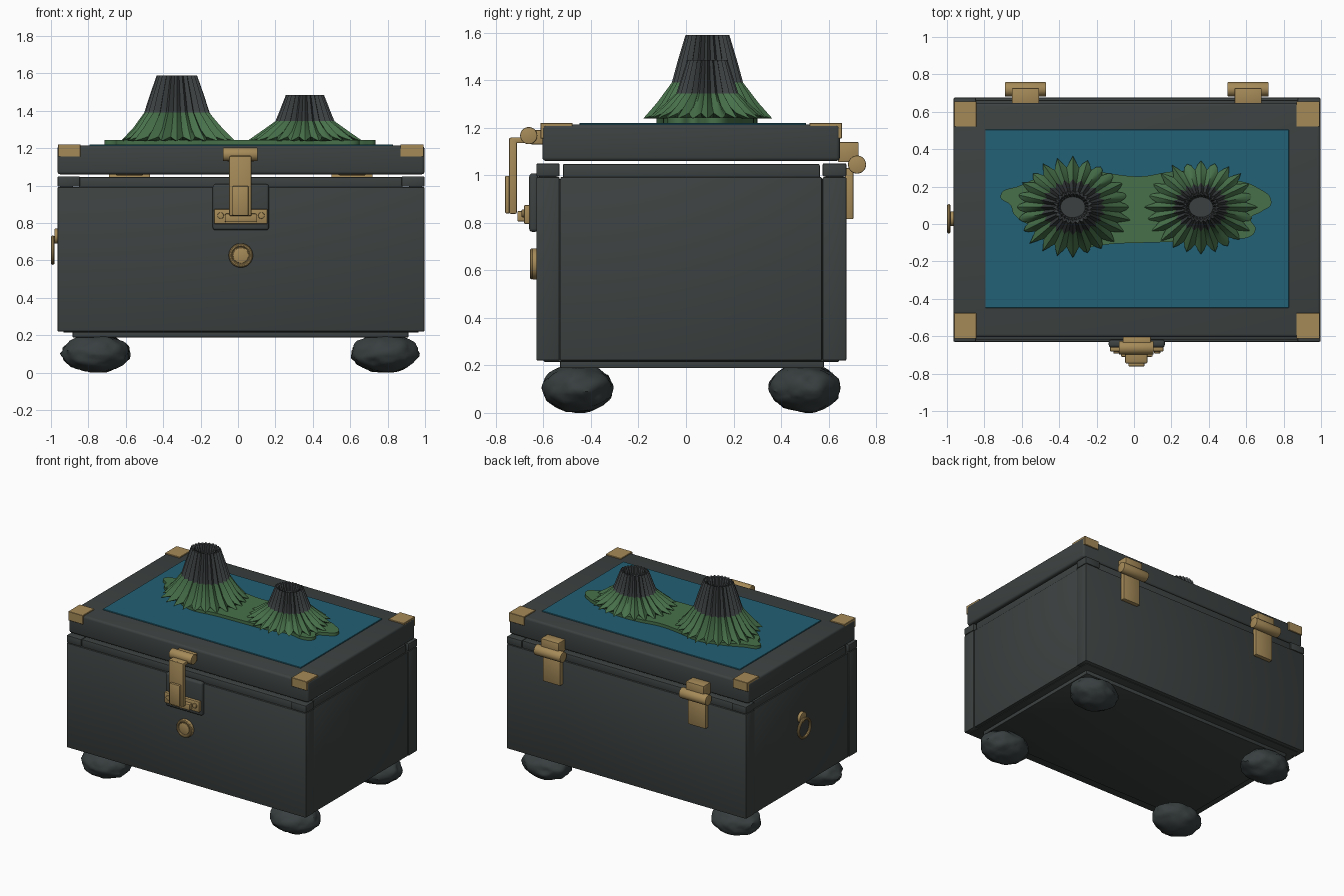
import bpy, bmesh, math, random
from mathutils import Matrix, Vector, noise

if "Cube" in bpy.data.objects:
    bpy.data.objects.remove(bpy.data.objects["Cube"])

random.seed(4)


def material(name, r, g, b):
    m = bpy.data.materials.new(name)
    m.diffuse_color = (r, g, b, 1)
    m.use_nodes = True
    m.node_tree.nodes["Principled BSDF"].inputs["Base Color"].default_value = m.diffuse_color
    return m


CHARCOAL = material("charcoal wood", 0.046, 0.054, 0.053)
BRASS = material("dull brass", 0.376, 0.254, 0.098)
BLUE = material("sea blue", 0.016, 0.119, 0.178)
GREEN = material("grass green", 0.064, 0.165, 0.069)
ROCK = material("dark rock", 0.045, 0.051, 0.053)
FOOT = material("foot stone", 0.040, 0.050, 0.051)


def finish(name, bm, *mats):
    me = bpy.data.meshes.new(name)
    bmesh.ops.recalc_face_normals(bm, faces=bm.faces)
    bm.to_mesh(me)
    bm.free()
    for m in mats:
        me.materials.append(m)
    ob = bpy.data.objects.new(name, me)
    bpy.context.collection.objects.link(ob)
    return ob


def box(name, x, y, z, mat, bevel=0.006, segs=2):
    """Bevelled box from (low, high) ranges."""
    bm = bmesh.new()
    bmesh.ops.create_cube(bm, size=1)
    for v in bm.verts:
        v.co = [(a + b) / 2 + c * (b - a) for c, (a, b) in zip(v.co, (x, y, z))]
    if bevel:
        bmesh.ops.bevel(bm, geom=bm.edges[:], offset=bevel, segments=segs,
                        profile=0.5, affect='EDGES')
    return finish(name, bm, mat)


def axis_matrix(centre, axis):
    rot = Vector((0, 0, 1)).rotation_difference(Vector(axis)).to_matrix().to_4x4()
    return Matrix.Translation(centre) @ rot


def cylinder(name, centre, r, length, axis, mat, bevel=0.004):
    bm = bmesh.new()
    bmesh.ops.create_cone(bm, cap_ends=True, segments=32, radius1=r, radius2=r, depth=length)
    rims = [e for e in bm.edges if abs(e.verts[0].co.z - e.verts[1].co.z) < 1e-5]
    bmesh.ops.bevel(bm, geom=rims, offset=bevel, segments=2, profile=0.5, affect='EDGES')
    bm.transform(axis_matrix(centre, axis))
    return finish(name, bm, mat)


def ring(name, centre, major, minor, axis, mat, n=40, k=10):
    bm = bmesh.new()
    loops = []
    for i in range(n):
        a = math.tau * i / n
        loops.append([])
        for j in range(k):
            b = math.tau * j / k
            r = major + minor * math.cos(b)
            loops[-1].append(bm.verts.new((r * math.cos(a), r * math.sin(a), minor * math.sin(b))))
    for i in range(n):
        p, q = loops[i], loops[(i + 1) % n]
        for j in range(k):
            bm.faces.new((p[j], q[j], q[(j + 1) % k], p[(j + 1) % k]))
    bm.transform(axis_matrix(centre, axis))
    return finish(name, bm, mat)


def foot(name, x, y):
    """Lumpy flattened ball."""
    bm = bmesh.new()
    bmesh.ops.create_icosphere(bm, subdivisions=4, radius=1)
    seed = Vector((x * 5, y * 5, 1.7))
    for v in bm.verts:
        k = 1 + 0.09 * noise.noise(v.co * 2.2 + seed) + 0.04 * noise.noise(v.co * 5 + seed)
        v.co = (x + 0.178 * k * v.co.x, y + 0.147 * k * v.co.y,
                max(0.0, 0.104 + 0.101 * k * v.co.z))
    finish(name, bm, FOOT)


def mountain(name, cx, cy, rings, ridges=24, sub=4):
    """Pleated cone; rings are (radius, height, pleat depth), last two form the crater."""
    bm = bmesh.new()
    n = ridges * sub
    jitter = [random.uniform(0.93, 1.05) for _ in range(ridges)]
    loops = []
    for level, (r, z, amp) in enumerate(rings):
        loop = []
        for i in range(n):
            a = math.tau * i / n
            wave = math.cos(a * ridges)
            j = jitter[(i + sub // 2) // sub % ridges]
            wide = 1 + (j - 1) * (1.0 if level < 3 else 0.3) * max(wave, 0)
            rr = r * wide + amp * wave
            lift = 0.012 * (1 - wave) if level == 1 else 0
            loop.append(bm.verts.new((cx + rr * math.cos(a), cy + 0.84 * rr * math.sin(a), z + lift)))
        loops.append(loop)
    for level in range(len(loops) - 1):
        p, q = loops[level], loops[level + 1]
        for i in range(n):
            f = bm.faces.new((p[i], p[(i + 1) % n], q[(i + 1) % n], q[i]))
            f.material_index = int(level >= 3)
    bm.faces.new(loops[0])
    bm.faces.new(loops[-1]).material_index = 1
    finish(name, bm, GREEN, ROCK)


X0, X1, CX = -0.965, 0.997, 0.016
Y0, Y1 = -0.63, 0.675

# Chest body: core, front and back slabs, side panels, base
box("body_core", (X0 + .03, X1 - .03), (Y0 + .03, Y1 - .03), (.215, .985), CHARCOAL)
box("front_slab", (X0, X1), (Y0, -.532), (.22, .993), CHARCOAL)
box("back_slab", (X0, X1), (.575, Y1), (.22, .993), CHARCOAL)
for side, xr in (("left", (X0 + .004, X0 + .09)), ("right", (X1 - .09, X1 - .004))):
    box(side + "_panel", xr, (-.529, .572), (.22, .993), CHARCOAL)
    box(side + "_rim", (xr[0] + .008, xr[1] - .008), (-.518, .563), (.985, 1.048), CHARCOAL)
box("base_plinth", (-.885, .912), (-.53, .58), (.188, .23), CHARCOAL)

# Rim strips and corner blocks
for side, yr in (("front", (Y0, -.532)), ("back", (.575, Y1))):
    box(side + "_rim", (-.85, .88), (yr[0] + .012, yr[1] - .012), (.985, 1.046), CHARCOAL)
    box(side + "_left_rim_block", (X0, -.845), yr, (.995, 1.05), CHARCOAL)
    box(side + "_right_rim_block", (.875, X1), yr, (.995, 1.05), CHARCOAL)

# Feet
for x, xn in ((-.76, "left"), (.785, "right")):
    for y, yn in ((-.455, "front"), (.5, "back")):
        foot(f"{yn}_{xn}_foot", x, y)

# Lid with sea panel and corner caps
box("lid", (X0, X1), (-.605, .648), (1.06, 1.214), CHARCOAL, .016, 3)
box("sea_panel", (-.795, .828), (-.448, .505), (1.20, 1.221), BLUE, .002, 1)
for xn, xr in (("left", (X0 + .002, -.843)), ("right", (.868, X1 - .004))):
    for yn, edge, s in (("front", -.605, 1), ("back", .648, -1)):
        box(f"{yn}_{xn}_cap_top", xr, sorted((edge - .008 * s, edge + .128 * s)),
            (1.2, 1.221), BRASS, .002, 1)
        box(f"{yn}_{xn}_cap_face", xr, sorted((edge - .008 * s, edge + .012 * s)),
            (1.155, 1.219), BRASS, .002, 1)

# Island: smooth outline, extruded
curve = bpy.data.curves.new("island_outline", 'CURVE')
pts = [(-.714, .15), (-.61, .205), (-.45, .27), (-.3, .3), (-.13, .27), (.04, .255), (.2, .28),
       (.38, .28), (.52, .24), (.65, .2), (.735, .115), (.68, .065), (.625, .03), (.65, -.03),
       (.61, -.072), (.46, -.06), (.3, -.09), (.125, -.098), (-.1, -.105), (-.32, -.12),
       (-.5, -.03), (-.64, .05), (-.66, .1)]
curve.dimensions, curve.fill_mode, curve.extrude = '2D', 'BOTH', .012
curve.resolution_u = 6
sp = curve.splines.new('BEZIER')
sp.bezier_points.add(len(pts) - 1)
for bp, (x, y) in zip(sp.bezier_points, pts):
    bp.co = (x, y, 0)
    bp.handle_left_type = bp.handle_right_type = 'AUTO'
sp.use_cyclic_u = True
curve.materials.append(GREEN)
island = bpy.data.objects.new("island", curve)
island.location.z = 1.231
bpy.context.collection.objects.link(island)

# Mountains
mountain("tall_mountain", -.327, .09,
         [(.2, 1.238, 0), (.285, 1.238, .03), (.225, 1.305, .022), (.163, 1.39, .014),
          (.136, 1.48, .012), (.1, 1.59, .009), (.082, 1.585, .006), (.066, 1.53, 0)])
mountain("short_mountain", .358, .09,
         [(.2, 1.238, 0), (.27, 1.238, .03), (.205, 1.29, .022), (.142, 1.345, .014),
          (.12, 1.405, .012), (.092, 1.485, .009), (.078, 1.48, .006), (.064, 1.43, 0)])

# Front latch
box("latch_backplate", (-.135, .165), (-.66, -.62), (.762, 1.008), CHARCOAL, .014, 3)
box("latch_catch", (-.128, .158), (-.682, -.655), (.795, .875), BRASS)
box("latch_keeper", (-.07, .10), (-.71, -.655), (.805, .85), BRASS)
for x in (-.093, .125):
    cylinder("latch_screw", (x, -.682, .84), .017, .02, (0, 1, 0), BRASS)
box("latch_strap", (-.047, .072), (-.745, -.712), (.838, 1.158), BRASS)
box("latch_arm", (-.047, .072), (-.74, -.655), (1.135, 1.16), BRASS)
box("latch_grip", (-.03, .056), (-.762, -.74), (.84, .998), BRASS)
box("latch_lid_plate", (-.06, .09), (-.655, -.60), (1.13, 1.19), BRASS)
cylinder("latch_barrel", (.012, -.662, 1.167), .036, .185, (1, 0, 0), BRASS)

# Round lock
cylinder("lock_disc", (.015, -.635, .627), .065, .024, (0, 1, 0), BRASS)
ring("lock_rim", (.015, -.648, .627), .055, .010, (0, 1, 0), BRASS)
cylinder("lock_centre", (.015, -.642, .627), .042, .024, (0, 1, 0), BRASS)

# Ring handle on the left side
ring("handle_ring", (-.990, .028, .655), .068, .0105, (1, 0, 0), BRASS)
cylinder("handle_mount", (-.970, .028, .73), .04, .024, (1, 0, 0), BRASS)

# Back hinges
for x, side in ((-.58, "left"), (.61, "right")):
    wide = (x - .073, x + .073)
    cylinder(side + "_hinge_barrel", (x, .72, 1.045), .038, .22, (1, 0, 0), BRASS)
    box(side + "_hinge_upper", wide, (.64, .727), (1.055, 1.14), BRASS)
    box(side + "_hinge_lower", wide, (.67, .705), (.815, 1.03), BRASS)

# Smooth shading with sharp edges kept
bpy.ops.object.select_all(action='DESELECT')
for ob in bpy.context.scene.objects:
    if ob.type == 'MESH':
        ob.select_set(True)
        bpy.context.view_layer.objects.active = ob
bpy.ops.object.shade_smooth_by_angle(angle=math.radians(35))
